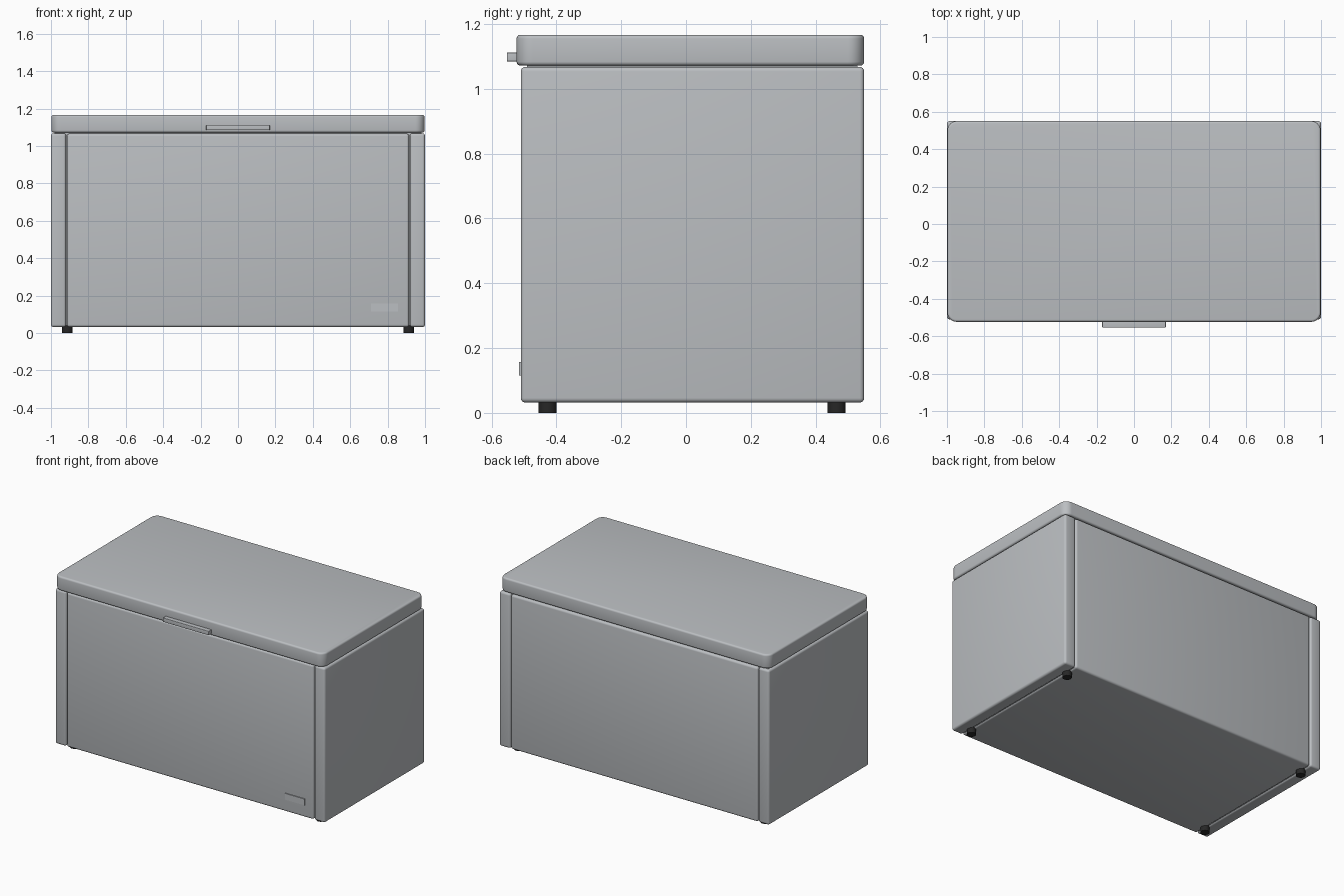
import bpy
import bmesh
from math import radians

cube = bpy.data.objects.get("Cube")
if cube:
    bpy.data.objects.remove(cube, do_unlink=True)


def material(name, color):
    mat = bpy.data.materials.new(name)
    mat.use_nodes = True
    mat.diffuse_color = color
    mat.node_tree.nodes["Principled BSDF"].inputs["Base Color"].default_value = color
    return mat


enamel = material("light grey enamel", (0.5, 0.52, 0.54, 1))
rubber = material("black rubber", (0.02, 0.02, 0.02, 1))


def smooth(obj):
    bpy.ops.object.select_all(action="DESELECT")
    obj.select_set(True)
    bpy.context.view_layer.objects.active = obj
    bpy.ops.object.shade_smooth_by_angle(angle=radians(35))


def box(name, low, high, edge=0.0, corner=0.0):
    """Box between two corners; upright edges and the rest are rounded separately."""
    bm = bmesh.new()
    bmesh.ops.create_cube(bm, size=1)
    for v in bm.verts:
        v.co = [h if c > 0 else l for c, l, h in zip(v.co, low, high)]
    if corner:
        upright = [e for e in bm.edges if abs(e.verts[0].co.z - e.verts[1].co.z) > 0.01]
        bmesh.ops.bevel(bm, geom=upright, offset=corner, segments=8,
                        profile=0.5, affect="EDGES")
    if edge:
        rims = [e for e in bm.edges if e.calc_face_angle(0) > radians(40)]
        bmesh.ops.bevel(bm, geom=rims, offset=edge, segments=4,
                        profile=0.5, affect="EDGES")
    mesh = bpy.data.meshes.new(name)
    bm.to_mesh(mesh)
    bm.free()
    mesh.materials.append(enamel)
    obj = bpy.data.objects.new(name, mesh)
    bpy.context.collection.objects.link(obj)
    smooth(obj)
    return obj


# Cabinet: recessed core, central panel block and two full-depth side covers
box("cabinet_core", (-0.98, -0.49, 0.04), (0.98, 0.53, 1.08))
box("cabinet_panel", (-0.915, -0.51, 0.032), (0.915, 0.55, 1.066), edge=0.014)
for side, x0, x1 in (("left", 0.919, 1), ("right", -1, -0.919)):
    box(side + "_side_cover", (x0, -0.51, 0.032), (x1, 0.55, 1.068), edge=0.014)

# Lid with rounded corners, and its grip
box("lid", (-0.998, -0.523, 1.072), (0.998, 0.55, 1.167), edge=0.012, corner=0.05)
box("lid_handle", (-0.17, -0.553, 1.085), (0.17, -0.515, 1.112), edge=0.002)

# Small plate low on the front
box("front_plate", (0.71, -0.516, 0.115), (0.855, -0.509, 0.157))

# Feet
for side, x in (("left", 0.913), ("right", -0.913)):
    for end, y in (("front", -0.427), ("back", 0.465)):
        bpy.ops.mesh.primitive_cylinder_add(vertices=24, radius=0.028, depth=0.04,
                                            location=(x, y, 0.02))
        foot = bpy.context.object
        foot.name = f"{end}_{side}_foot"
        foot.data.materials.append(rubber)
        smooth(foot)
